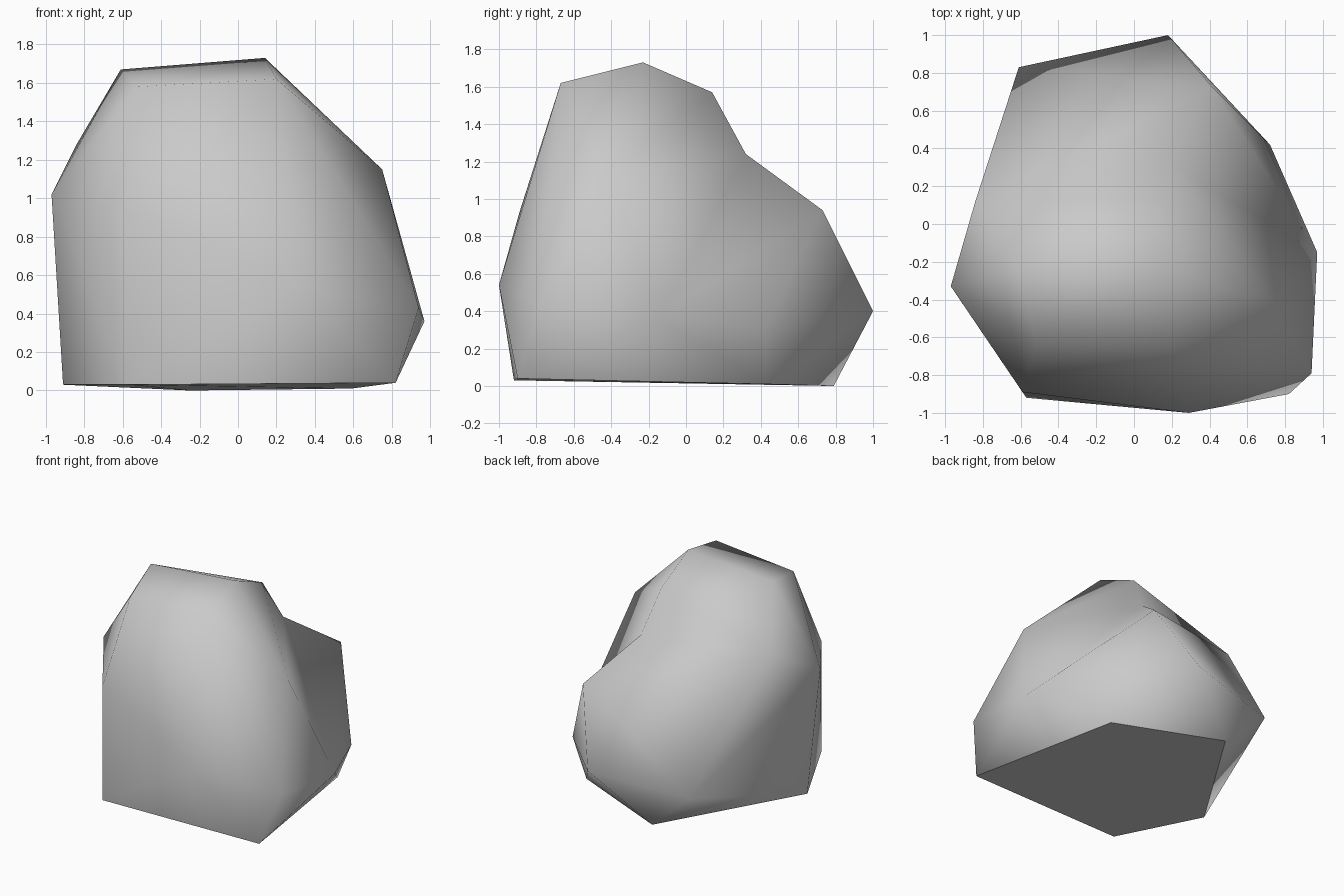
import bpy
import bmesh
from mathutils import Vector

default_cube = bpy.data.objects.get("Cube")
if default_cube:
    bpy.data.objects.remove(default_cube, do_unlink=True)

# Corner rings of the boulder, from the ground up
ground = [(0.82, -0.9, 0.04), (0.59, 0.43, 0.01), (-0.25, 0.79, 0),
          (-0.91, -0.25, 0.03), (-0.57, -0.92, 0.03)]
belly = [(0.94, -0.79, 0.43), (0.97, -0.15, 0.36), (0.72, 0.42, 0.31),
         (0.18, 1, 0.4), (-0.61, 0.83, 0.32), (0.29, -1, 0.54)]
shoulder = [(0.75, -0.42, 1.15), (0.41, 0.73, 0.94), (-0.84, 0.12, 1.28),
            (-0.97, -0.33, 1.02), (-0.59, -0.89, 0.93)]
crown = [(-0.61, -0.24, 1.67), (0.2, -0.67, 1.62), (0.12, 0.14, 1.57),
         (0.14, -0.23, 1.73), (-0.52, -0.63, 1.58)]

# Hollow at the back: its deepest point and the corners around its rim
hollow = (0.18, 0.32, 1.24)
rim = [crown[2], shoulder[2], shoulder[1], belly[1], shoulder[0]]


def nearest_vert(bm, point):
    return min(bm.verts, key=lambda v: (v.co - Vector(point)).length)


# Wrap a faceted skin around the corners
bm = bmesh.new()
for corner in ground + belly + shoulder + crown:
    bm.verts.new(corner)
bmesh.ops.convex_hull(bm, input=bm.verts[:])
loose = [v for v in bm.verts if not v.link_faces]
bmesh.ops.delete(bm, geom=loose, context="VERTS")

# Open the skin inside the rim and fan it down into the hollow
rim_verts = [nearest_vert(bm, p) for p in rim]
covered = [f for f in bm.faces if all(v in rim_verts for v in f.verts)]
bmesh.ops.delete(bm, geom=covered, context="FACES")
dent = bm.verts.new(hollow)
for a, b in zip(rim_verts, rim_verts[1:] + rim_verts[:1]):
    bm.faces.new((dent, a, b))
bmesh.ops.recalc_face_normals(bm, faces=bm.faces[:])

# Smooth sides with a crisp flat base
for face in bm.faces:
    face.smooth = True
bm.normal_update()
for edge in bm.edges:
    based = [f.normal.z < -0.9 for f in edge.link_faces]
    edge.smooth = all(based) or not any(based)

mesh = bpy.data.meshes.new("boulder")
bm.to_mesh(mesh)
bm.free()
boulder = bpy.data.objects.new("boulder", mesh)
bpy.context.collection.objects.link(boulder)

# Plain grey stone
stone = bpy.data.materials.new("grey stone")
stone.use_nodes = True
colour = (0.59, 0.59, 0.59, 1)
stone.diffuse_color = colour
stone.node_tree.nodes["Principled BSDF"].inputs["Base Color"].default_value = colour
mesh.materials.append(stone)
